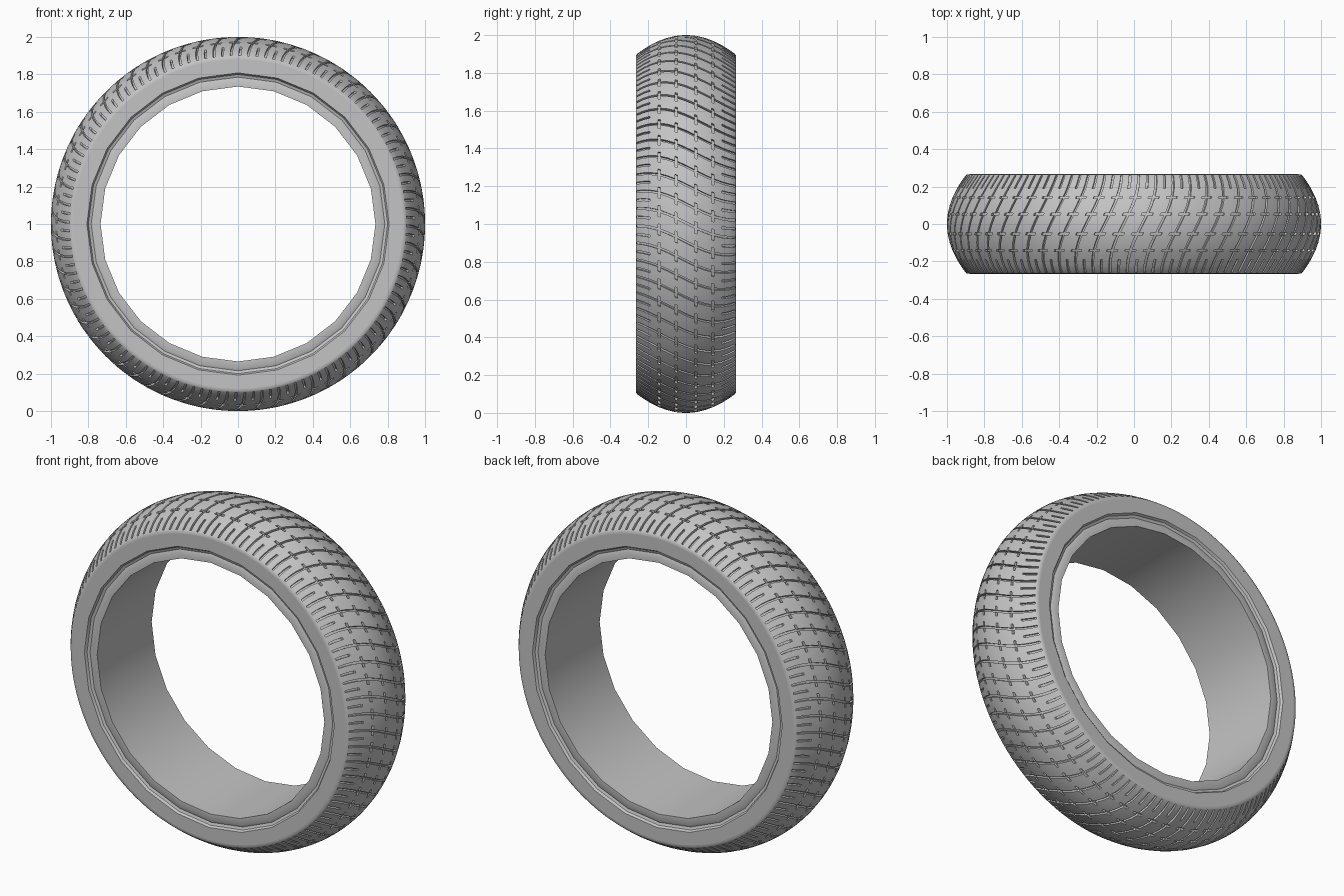
import bpy, bmesh, math

cube = bpy.data.objects.get("Cube")
if cube:
    bpy.data.objects.remove(cube, do_unlink=True)

rubber = bpy.data.materials.new("grey_rubber")
rubber.use_nodes = True
GREY = (0.55, 0.55, 0.55, 1)
rubber.diffuse_color = GREY
bsdf = next(n for n in rubber.node_tree.nodes if n.type == 'BSDF_PRINCIPLED')
bsdf.inputs["Base Color"].default_value = GREY
bsdf.inputs["Roughness"].default_value = 0.7


def revolve(bm, profile, angles, skew=lambda y: 0, closed=False):
    """Sweep (y, radius) points round the axle; return faces keyed by (column, row)."""
    grid = [[bm.verts.new((r * math.cos(a - skew(y)), y, 1 + r * math.sin(a - skew(y))))
             for y, r in profile] for a in angles]
    n, m = len(angles), len(profile)
    faces = {}
    for i in range(n):
        left, right = grid[i], grid[(i + 1) % n]
        for j in range(m if closed else m - 1):
            k = (j + 1) % m
            faces[i, j] = bm.faces.new((left[j], left[k], right[k], right[j]))
    return faces


def finish(name, bm):
    mesh = bpy.data.meshes.new(name)
    bm.to_mesh(mesh)
    bm.free()
    obj = bpy.data.objects.new(name, mesh)
    bpy.context.collection.objects.link(obj)
    mesh.materials.append(rubber)
    bpy.ops.object.select_all(action='DESELECT')
    obj.select_set(True)
    bpy.context.view_layer.objects.active = obj
    bpy.ops.object.shade_smooth_by_angle(angle=math.radians(30))
    return obj


# Carcass: flat sidewalls, a stepped bead ring and a plain bore
SIDES = 24
half = [(0.24, 0.86), (0.2655, 0.888), (0.2655, 0.808), (0.252, 0.8),
        (0.246, 0.785), (0.252, 0.772), (0.252, 0.735)]
profile = half + [(-y, r) for y, r in reversed(half)]
bm = bmesh.new()
revolve(bm, profile, [math.tau * i / SIDES for i in range(SIDES)], closed=True)
finish("sidewalls_and_bore", bm)

# Tread: rounded crown whose grid lines follow the slanted grooves
PITCHES = 62
PITCH = 0.101
DEPTH = 0.014
columns = [0, 0.012, 0.036, 0.0505, 0.0625, 0.077]
rows = [0.023, 0.046, 0.058, 0.1, 0.135, 0.147, 0.19, 0.225, 0.259]
crown = [(y, 1 - 0.1 * (y / 0.26) ** 2) for y in rows] + [(0.265, 0.892), (0.266, 0.88)]
profile = [(-y, r) for y, r in reversed(crown)] + [(0, 1)] + crown
angles = [math.tau * (p + c / PITCH) / PITCHES for p in range(PITCHES) for c in columns]


def slant(y):
    return 0.085 * math.sin(max(-1, min(1, y / 0.26)) * math.pi / 2)


def is_groove(column, y):
    """Long slanted groove, short cross slots, and extra shoulder slots."""
    if y > 0.259:
        return False
    in_slot_row = 0.046 < y < 0.058 or 0.135 < y < 0.147
    return (column == 0
            or column in (1, 5) and in_slot_row
            or column == 3 and y > 0.19)


bm = bmesh.new()
faces = revolve(bm, profile, angles, slant)
cut = [f for (i, j), f in faces.items()
       if is_groove(i % len(columns), abs(profile[j][0] + profile[j + 1][0]) / 2)]
new = bmesh.ops.extrude_face_region(bm, geom=cut)["geom"]
for v in (g for g in new if isinstance(g, bmesh.types.BMVert)):
    r = math.hypot(v.co.x, v.co.z - 1)
    v.co.x *= (r - DEPTH) / r
    v.co.z = 1 + (v.co.z - 1) * (r - DEPTH) / r
old = [f for f in cut if f.is_valid]
if old:
    bmesh.ops.delete(bm, geom=old, context='FACES')
finish("tread", bm)
